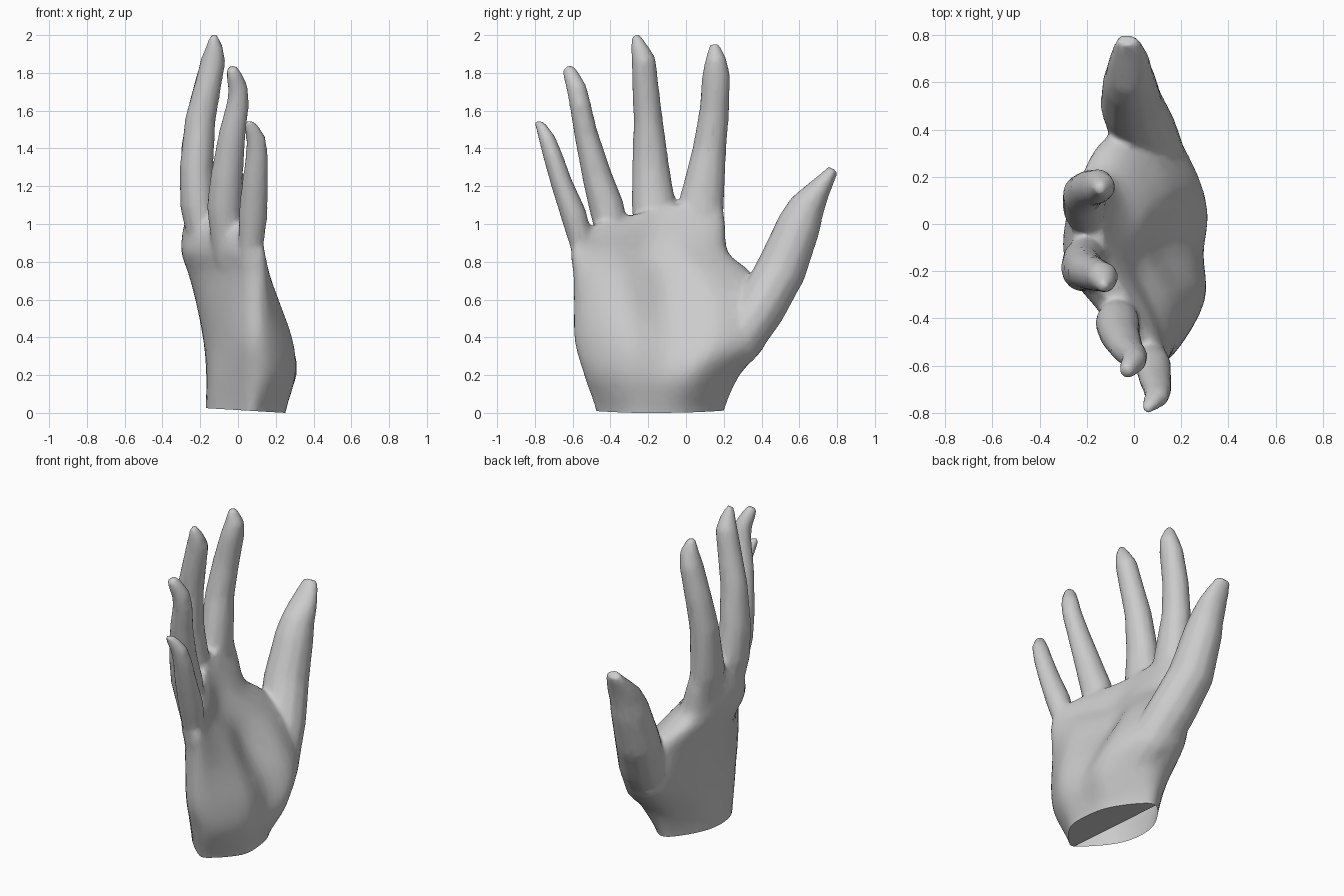
import bpy, bmesh, math
from mathutils import Vector

bm = bmesh.new()


def spline(pts, steps, closed):
    """Catmull-Rom resampling of a list of points."""
    n = len(pts)
    get = (lambda i: pts[i % n]) if closed else (lambda i: pts[max(0, min(n - 1, i))])
    out = []
    for i in range(n if closed else n - 1):
        a, b, c, d = (get(i + k) for k in (-1, 0, 1, 2))
        for s in range(steps):
            t = s / steps
            out.append(b + 0.5 * t * ((c - a) + t * ((2 * a - 5 * b + 4 * c - d)
                                                     + t * (3 * b - a - 3 * c + d))))
    return out if closed else out + [pts[-1]]


def loft(rings):
    """Skin a closed solid over a list of equal-length point rings."""
    loops = [[bm.verts.new(p) for p in ring] for ring in rings]
    n = len(loops[0])
    for a, b in zip(loops, loops[1:]):
        for i in range(n):
            j = (i + 1) % n
            bm.faces.new((a[i], a[j], b[j], b[i]))
    bm.faces.new(loops[0][::-1])
    bm.faces.new(loops[-1])


def digit(stations, sides=12):
    """Tapered tube through (x, y, z, half width, half depth) stations."""
    pts = [Vector(s[:3]) for s in stations]
    rings = []
    for i, s in enumerate(stations):
        d = (pts[min(i + 1, len(pts) - 1)] - pts[max(i - 1, 0)]).normalized()
        u = Vector((0, 1, 0))
        u = (u - d * u.dot(d)).normalized()
        v = d.cross(u)
        rings.append([pts[i] + u * s[3] * math.cos(k * math.tau / sides)
                      + v * s[4] * math.sin(k * math.tau / sides) for k in range(sides)])
    loft(rings)


# Palm: height, tilt, side limits, then back and front depth across the width
palm = [
    (-0.10, 0, -0.44, 0.17, (0.04, -0.12, -0.17, -0.14, -0.02), (0.10, 0.22, 0.23, 0.19, 0.06)),
    (0.02, 0, -0.46, 0.185, (0.04, -0.12, -0.17, -0.14, -0.02), (0.11, 0.24, 0.25, 0.21, 0.07)),
    (0.20, 0, -0.515, 0.26, (0.04, -0.12, -0.165, -0.15, -0.03), (0.17, 0.295, 0.295, 0.30, 0.13)),
    (0.38, 0, -0.56, 0.40, (0.03, -0.12, -0.18, -0.16, -0.05), (0.16, 0.29, 0.25, 0.28, 0.15)),
    (0.60, 0, -0.565, 0.38, (0.03, -0.13, -0.22, -0.205, -0.10), (0.15, 0.215, 0.12, 0.17, 0.07)),
    (0.74, 0, -0.57, 0.32, (0.03, -0.13, -0.255, -0.245, -0.16), (0.15, 0.155, 0.06, 0.07, -0.03)),
    (0.85, 0, -0.585, 0.20, (0.02, -0.13, -0.28, -0.29, -0.21), (0.14, 0.10, 0.01, 0.0, -0.09)),
    (0.97, 0.06, -0.55, 0.185, (0.02, -0.14, -0.27, -0.285, -0.23), (0.12, 0.05, -0.04, -0.08, -0.13)),
    (1.08, 0.14, -0.45, 0.165, (-0.03, -0.13, -0.23, -0.245, -0.22), (0.04, -0.04, -0.11, -0.14, -0.16)),
]
rings = []
for z, tilt, y0, y1, back, front in palm:
    side = [[Vector((x, y0 + (y1 - y0) * k / 4, z + tilt * (k / 4 - 0.5)))
             for k, x in enumerate(xs)] for xs in (back, front)]
    rings.append(spline(side[1][::-1] + side[0], 4, True))
columns = [spline(list(c), 4, False) for c in zip(*rings)]
loft(list(zip(*columns)))

# Little finger
digit([(0.06, -0.52, 0.78, 0.06, 0.06), (0.08, -0.595, 1.05, 0.07, 0.078),
       (0.09, -0.66, 1.22, 0.058, 0.07), (0.10, -0.705, 1.36, 0.052, 0.06),
       (0.095, -0.735, 1.45, 0.045, 0.054), (0.07, -0.765, 1.51, 0.032, 0.038),
       (0.05, -0.79, 1.545, 0.018, 0.02)])
# Ring finger
digit([(-0.06, -0.36, 0.80, 0.08, 0.07), (-0.07, -0.42, 1.09, 0.094, 0.096),
       (-0.06, -0.47, 1.25, 0.08, 0.087), (-0.03, -0.53, 1.48, 0.063, 0.072),
       (0.0, -0.562, 1.64, 0.057, 0.06), (0.0, -0.58, 1.72, 0.054, 0.054),
       (-0.02, -0.607, 1.785, 0.044, 0.043), (-0.035, -0.63, 1.83, 0.032, 0.028)])
# Middle finger
digit([(-0.17, -0.16, 0.80, 0.10, 0.07), (-0.21, -0.172, 1.10, 0.118, 0.098),
       (-0.22, -0.187, 1.30, 0.10, 0.09), (-0.20, -0.20, 1.55, 0.078, 0.082),
       (-0.16, -0.215, 1.73, 0.071, 0.072), (-0.13, -0.225, 1.87, 0.065, 0.066),
       (-0.125, -0.25, 1.94, 0.045, 0.045), (-0.13, -0.27, 2.0, 0.024, 0.02)])
# Index finger
digit([(-0.17, 0.07, 0.80, 0.10, 0.07), (-0.21, 0.08, 1.10, 0.122, 0.094),
       (-0.217, 0.125, 1.40, 0.09, 0.086), (-0.19, 0.15, 1.60, 0.08, 0.078),
       (-0.15, 0.16, 1.79, 0.075, 0.068), (-0.135, 0.158, 1.87, 0.057, 0.058),
       (-0.145, 0.15, 1.957, 0.024, 0.022)])
# Thumb
digit([(0.12, 0.12, 0.22, 0.10, 0.12), (0.09, 0.26, 0.36, 0.13, 0.14),
       (0.04, 0.39, 0.55, 0.135, 0.145), (-0.01, 0.505, 0.76, 0.135, 0.135),
       (-0.02, 0.60, 1.00, 0.117, 0.115), (-0.02, 0.64, 1.09, 0.098, 0.10),
       (-0.02, 0.695, 1.17, 0.068, 0.088), (-0.025, 0.75, 1.245, 0.042, 0.065),
       (-0.03, 0.78, 1.29, 0.03, 0.045)])

bmesh.ops.recalc_face_normals(bm, faces=bm.faces)
mesh = bpy.data.meshes.new("hand_blank")
bm.to_mesh(mesh)
bm.free()
blank = bpy.data.objects.new("hand_blank", mesh)
bpy.context.collection.objects.link(blank)

# Blend palm and digits into one skin
fuse = blank.modifiers.new("fuse", 'REMESH')
fuse.mode = 'VOXEL'
fuse.voxel_size = 0.014
soft = blank.modifiers.new("soften", 'SMOOTH')
soft.factor = 0.5
soft.iterations = 9
thin = blank.modifiers.new("simplify", 'DECIMATE')
thin.ratio = 0.15
skin = bpy.data.meshes.new_from_object(
    blank.evaluated_get(bpy.context.evaluated_depsgraph_get()))
bpy.data.objects.remove(blank)

# Slightly tilted wrist cut, closed on the palm half and open on the back half
bm = bmesh.new()
bm.from_mesh(skin)
cut = bmesh.ops.bisect_plane(bm, geom=bm.verts[:] + bm.edges[:] + bm.faces[:],
                             plane_co=(0.25, 0, 0.0), plane_no=(0.06, 0, 1), clear_inner=True)
rim = [e for e in cut["geom_cut"] if isinstance(e, bmesh.types.BMEdge)]
cap = bmesh.ops.contextual_create(bm, geom=rim)["faces"]
bmesh.ops.recalc_face_normals(bm, faces=bm.faces)
bmesh.ops.bisect_plane(bm, geom=cap + [e for f in cap for e in f.edges]
                       + [v for f in cap for v in f.verts],
                       plane_co=(0.03, -0.14, 0), plane_no=(1, 0.09, 0))
bm.faces.ensure_lookup_table()
back_half = [f for f in bm.faces if f.normal.z < -0.95
             and f.calc_center_median().z < 0.04 and f.calc_center_median().x < 0.0
             and f.calc_area() > 0.02]
bmesh.ops.delete(bm, geom=back_half, context='FACES_ONLY')
bm.to_mesh(skin)
bm.free()

skin.name = "hand"
hand = bpy.data.objects.new("hand", skin)
bpy.context.collection.objects.link(hand)
mat = bpy.data.materials.new("light grey")
mat.diffuse_color = (0.6, 0.6, 0.6, 1)
skin.materials.clear()
skin.materials.append(mat)
bpy.context.view_layer.objects.active = hand
hand.select_set(True)
bpy.ops.object.shade_smooth_by_angle(angle=math.radians(60))
